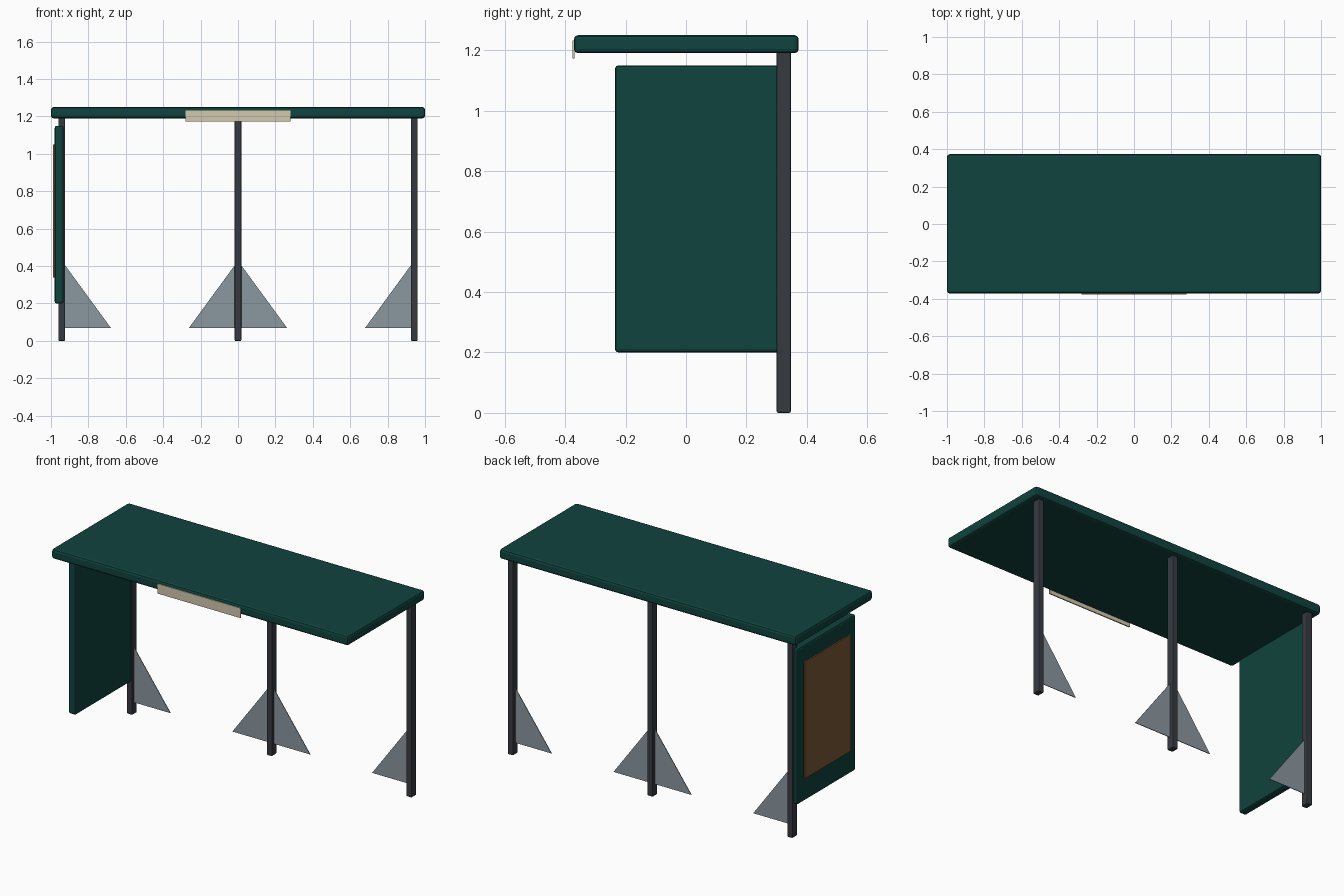
import bpy
import bmesh

if "Cube" in bpy.data.objects:
    bpy.data.objects.remove(bpy.data.objects["Cube"])


def material(name, rgb):
    m = bpy.data.materials.new(name)
    m.diffuse_color = (*rgb, 1.0)
    m.use_nodes = True
    m.node_tree.nodes["Principled BSDF"].inputs["Base Color"].default_value = m.diffuse_color
    return m


green = material("dark green paint", (0.005, 0.056, 0.047))
steel = material("dark steel", (0.037, 0.043, 0.052))
glass = material("grey glass", (0.26, 0.31, 0.35))
cream = material("cream sign", (0.65, 0.58, 0.43))
brown = material("brown board", (0.2, 0.1, 0.034))


def add_object(name, bm, mat, bevel=0.0):
    bmesh.ops.recalc_face_normals(bm, faces=bm.faces)
    mesh = bpy.data.meshes.new(name)
    bm.to_mesh(mesh)
    bm.free()
    mesh.materials.append(mat)
    ob = bpy.data.objects.new(name, mesh)
    bpy.context.collection.objects.link(ob)
    if bevel:
        mod = ob.modifiers.new("soft edges", 'BEVEL')
        mod.width = bevel
        mod.segments = 2
    return ob


def box(name, lo, hi, mat, bevel=0.0):
    bm = bmesh.new()
    bmesh.ops.create_cube(bm, size=1.0)
    for v in bm.verts:
        v.co = [(a + b) / 2 + c * (b - a) for a, b, c in zip(lo, hi, v.co)]
    return add_object(name, bm, mat, bevel)


def fin(name, x, side):
    # Thin triangular pane leaning against a post
    bm = bmesh.new()
    pts = [(x, 0.07), (x + side * 0.245, 0.07), (x, 0.405)]
    face = bm.faces.new([bm.verts.new((px, 0.320, pz)) for px, pz in pts])
    ext = bmesh.ops.extrude_face_region(bm, geom=[face])
    moved = [g for g in ext["geom"] if isinstance(g, bmesh.types.BMVert)]
    bmesh.ops.translate(bm, verts=moved, vec=(0, 0.004, 0))
    return add_object(name, bm, glass)


# Roof slab and its front sign
box("roof", (-1.0, -0.371, 1.19), (1.0, 0.373, 1.25), green, 0.014)
box("roof_sign", (-0.28, -0.376, 1.172), (0.28, -0.369, 1.232), cream)

# Rear posts with triangular panes
for label, x, sides in (("left", -0.942, (1,)), ("middle", 0.0, (-1, 1)),
                        ("right", 0.942, (-1,))):
    box(label + "_post", (x - 0.018, 0.30, 0.0), (x + 0.018, 0.347, 1.195),
        steel, 0.005)
    for s in sides:
        tag = "_pane_right" if s > 0 else "_pane_left"
        fin(label + tag, x + s * 0.017, s)

# Side panel with a board on its outer face
box("side_panel", (-0.98, -0.235, 0.20), (-0.932, 0.33, 1.15), green, 0.011)
box("notice_board", (-0.988, -0.18, 0.34), (-0.979, 0.265, 1.05), brown)
